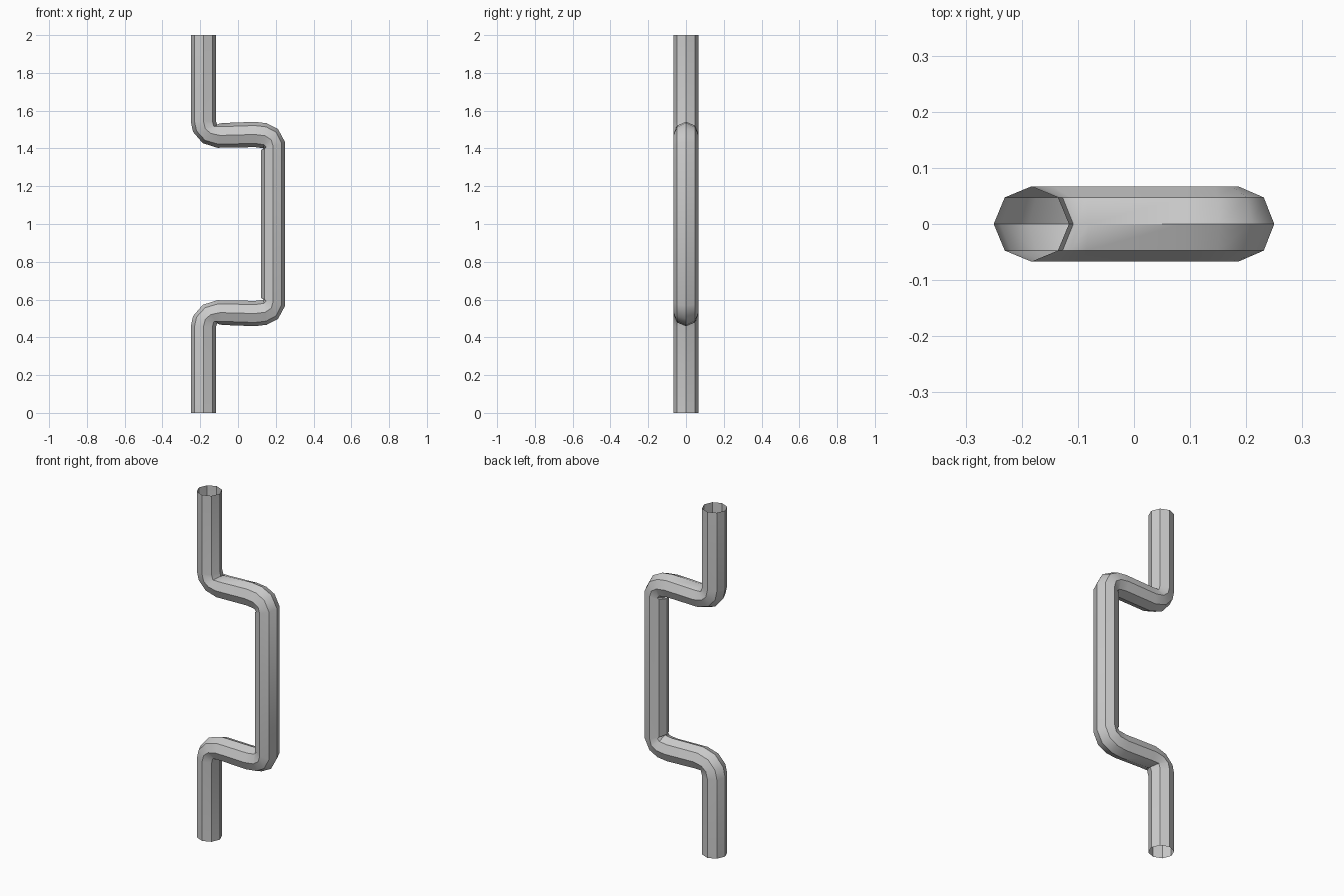
import bpy, bmesh, math
from mathutils import Vector

if "Cube" in bpy.data.objects:
    bpy.data.objects.remove(bpy.data.objects["Cube"])

R, SIDES = 0.067, 8


def bend(start, corner, end, n=3):
    """Points of a soft quadratic bend, given as (x, z)."""
    a, c, b = Vector(start), Vector(corner), Vector(end)
    return [(1 - t) ** 2 * a + 2 * t * (1 - t) * c + t * t * b
            for t in (i / n for i in range(n + 1))]


# Centre line of the upper half, from the open top down to the long grip
path = [Vector((-0.183, 2.0))]
path += bend((-0.183, 1.543), (-0.183, 1.474), (-0.095, 1.469))
path += bend((0.09, 1.474), (0.186, 1.474), (0.186, 1.412))

# Each octagonal ring faces along the segment leading into it
bm = bmesh.new()
rings = []
for i, p in enumerate(path):
    d = (p - path[i - 1]).normalized() if i else Vector((0, -1))
    side = Vector((-d.y, d.x))
    ring = []
    for k in range(SIDES):
        a = math.tau * k / SIDES
        q = p + side * R * math.cos(a)
        ring.append(bm.verts.new((q.x, R * math.sin(a), q.y)))
    rings.append(ring)

# Lower half mirrors the upper half about z = 1
for ring in rings[::-1]:
    rings.append([bm.verts.new((v.co.x, v.co.y, 2 - v.co.z)) for v in ring])

# Open-ended tube skin
for a, b in zip(rings, rings[1:]):
    for k in range(SIDES):
        j = (k + 1) % SIDES
        bm.faces.new((a[k], a[j], b[j], b[k]))
bmesh.ops.recalc_face_normals(bm, faces=bm.faces)

mesh = bpy.data.meshes.new("bent_pipe")
bm.to_mesh(mesh)
bm.free()
pipe = bpy.data.objects.new("bent_pipe", mesh)
bpy.context.collection.objects.link(pipe)

# Smooth along the bends, sharp between the eight sides
bpy.context.view_layer.objects.active = pipe
pipe.select_set(True)
bpy.ops.object.shade_smooth_by_angle(angle=math.radians(40))
